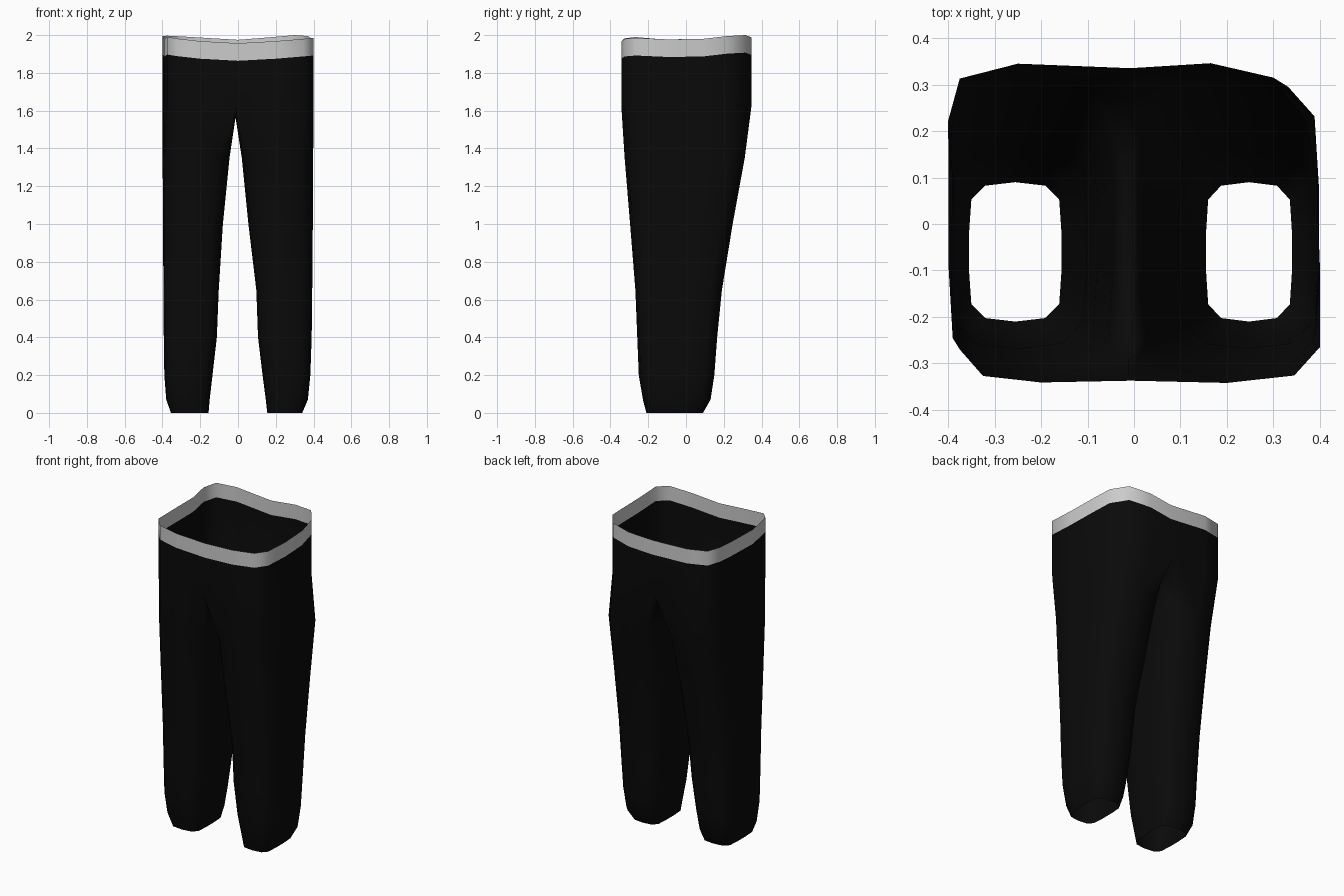
import bpy, bmesh

if "Cube" in bpy.data.objects:
    bpy.data.objects.remove(bpy.data.objects["Cube"])

# Waistline: x, y, top height; counter-clockwise from the front seam
WAIST = [(0, -.337, 1.957), (.2, -.342, 1.968), (.345, -.326, 1.98), (.4, -.265, 1.985),
         (.4, -.09, 1.977), (.393, .09, 1.98), (.37, .22, 1.995), (.3, .315, 2.0),
         (.165, .346, 1.988), (0, .335, 1.975), (-.25, .345, 1.99), (-.375, .313, 1.997),
         (-.4, .222, 1.995), (-.39, .1, 1.98), (-.393, -.12, 1.977), (-.375, -.27, 1.99),
         (-.325, -.327, 1.982), (-.2, -.341, 1.968)]

# Leg sections: z, left outer x, left inner x, right inner x, right outer x, front y, back y
LEGS = [(0, -.355, -.156, .155, .34, -.21, .09),
        (.07, -.38, -.15, .147, .37, -.228, .13),
        (.2, -.39, -.135, .13, .383, -.25, .15),
        (.4, -.393, -.112, .106, .39, -.258, .165),
        (.65, -.395, -.102, .097, .393, -.268, .19),
        (1.0, -.397, -.08, .055, .396, -.296, .247),
        (1.35, -.399, -.045, .02, .398, -.325, .311)]

# Rounded-box section: outer half front to back, then inner half back to front
OUTER = [(0, -1), (.65, -.95), (.95, -.75), (1, -.27), (1, .27), (.95, .75), (.65, .95), (0, 1)]
SECTION = OUTER + [(-u, v) for u, v in OUTER[-2:0:-1]]
BAND = .093


def bridge(bm, a, b):
    for i in range(len(a)):
        j = (i + 1) % len(a)
        bm.faces.new((a[i], a[j], b[j], b[i]))


def finish(bm, name, color=None):
    bmesh.ops.recalc_face_normals(bm, faces=bm.faces)
    me = bpy.data.meshes.new(name)
    bm.to_mesh(me)
    bm.free()
    ob = bpy.data.objects.new(name, me)
    bpy.context.collection.objects.link(ob)
    for p in me.polygons:
        p.use_smooth = True
    if color:
        mat = bpy.data.materials.new(name + "_fabric")
        mat.diffuse_color = color
        mat.use_nodes = True
        mat.node_tree.nodes["Principled BSDF"].inputs["Base Color"].default_value = mat.diffuse_color
        me.materials.append(mat)
    return ob


# Trousers: hip loop split at the crotch seam into two lofted legs
bm = bmesh.new()
top = [bm.verts.new((x, y, z - BAND)) for x, y, z in WAIST]
hip = [bm.verts.new((x if abs(x) > .01 else -.012, y, 1.62)) for x, y, z in WAIST]
bridge(bm, hip, top)
saddle = [bm.verts.new((-.013, y, z)) for y, z in
          ((.26, 1.585), (.09, 1.565), (-.09, 1.565), (-.26, 1.585))]
inner = [hip[9]] + saddle + [hip[0]]

for side, outer in ((1, hip[1:9]), (-1, hip[:9:-1])):
    rings = []
    for z, lo, li, ri, ro, yf, yb in LEGS:
        xi, xo = (ri, ro) if side > 0 else (li, lo)
        rings.append([bm.verts.new(((xi + xo) / 2 + u * (xo - xi) / 2,
                                    (yf + yb) / 2 + v * (yb - yf) / 2, z)) for u, v in SECTION])
    rings.append(list(outer) + inner)
    for a, b in zip(rings, rings[1:]):
        bridge(bm, a, b)
    # Small gussets are not needed: the hip seam verts close the front and back
finish(bm, "trousers", (.003, .003, .003, 1))

# Waistband
bm = bmesh.new()
low = [bm.verts.new((x, y, z - BAND)) for x, y, z in WAIST]
high = [bm.verts.new(p) for p in WAIST]
bridge(bm, low, high)
finish(bm, "waistband")
